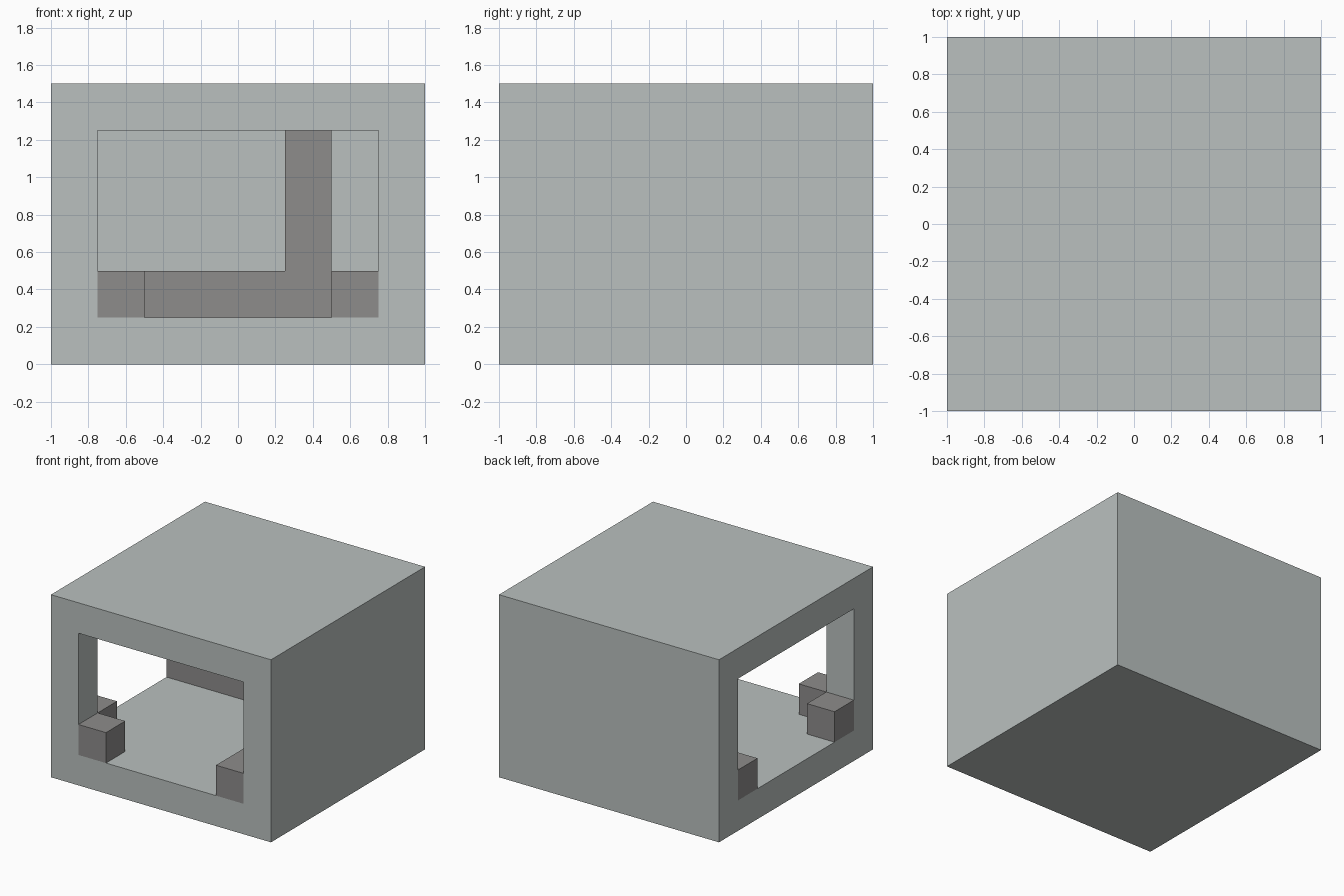
import bpy
import bmesh

cube = bpy.data.objects.get("Cube")
if cube:
    bpy.data.objects.remove(cube, do_unlink=True)


def make_material(name, rgb):
    mat = bpy.data.materials.new(name)
    mat.use_nodes = True
    color = (*rgb, 1.0)
    mat.diffuse_color = color
    mat.node_tree.nodes["Principled BSDF"].inputs["Base Color"].default_value = color
    return mat


def prism(name, outline, bottom, top, mat):
    """Extrude a counter-clockwise plan outline from bottom to top."""
    bm = bmesh.new()
    base = bm.faces.new([bm.verts.new((x, y, bottom)) for x, y in outline])
    extruded = bmesh.ops.extrude_face_region(bm, geom=[base], use_keep_orig=True)
    verts = [v for v in extruded["geom"] if isinstance(v, bmesh.types.BMVert)]
    bmesh.ops.translate(bm, verts=verts, vec=(0, 0, top - bottom))
    bmesh.ops.recalc_face_normals(bm, faces=bm.faces)
    mesh = bpy.data.meshes.new(name)
    bm.to_mesh(mesh)
    bm.free()
    mesh.materials.append(mat)
    obj = bpy.data.objects.new(name, mesh)
    bpy.context.collection.objects.link(obj)
    return obj


def rect(x0, x1, y0, y1):
    return [(x0, y0), (x1, y0), (x1, y1), (x0, y1)]


light_stone = make_material("light grey stone", (0.49, 0.53, 0.52))
dark_stone = make_material("dark grey stone", (0.27, 0.265, 0.26))

W = 0.25           # wall thickness, also the block size
IN = 1 - W         # inner wall position
FLOOR, CEILING = W, 1.5 - W
OUT = 1.2          # cutter overshoot

# Outer shell, hollowed with openings on the front and one side
shell = prism("shell", rect(-1, 1, -1, 1), 0, 1.5, light_stone)
cutter = prism("room_cutter",
               [(-IN, -OUT), (IN, -OUT), (IN, IN), (-OUT, IN), (-OUT, -IN), (-IN, -IN)],
               FLOOR, CEILING, light_stone)
cutter.hide_render = True
cut = shell.modifiers.new("room", "BOOLEAN")
cut.operation = "DIFFERENCE"
cut.solver = "EXACT"
cut.object = cutter

# Bake the hollow room and drop the cutter
bpy.context.view_layer.update()
graph = bpy.context.evaluated_depsgraph_get()
hollow = bpy.data.meshes.new_from_object(shell.evaluated_get(graph))
shell.modifiers.clear()
shell.data = hollow
bpy.data.objects.remove(cutter, do_unlink=True)

# L-shaped ledge along the two solid walls
EDGE = IN - W
prism("ledge", [(EDGE, -1), (IN, -1), (IN, IN), (-1, IN), (-1, EDGE), (EDGE, EDGE)],
      FLOOR, FLOOR + W, dark_stone)

# Blocks beside the open corner post
prism("front_block", rect(-IN, -EDGE, -1, -IN), FLOOR, FLOOR + W, dark_stone)
prism("side_block", rect(-1, -IN, -IN, -EDGE), FLOOR, FLOOR + W, dark_stone)

# Pillar rising from the back ledge to the ceiling
prism("pillar", rect(EDGE - W, EDGE, EDGE, IN), FLOOR + W, CEILING, dark_stone)
